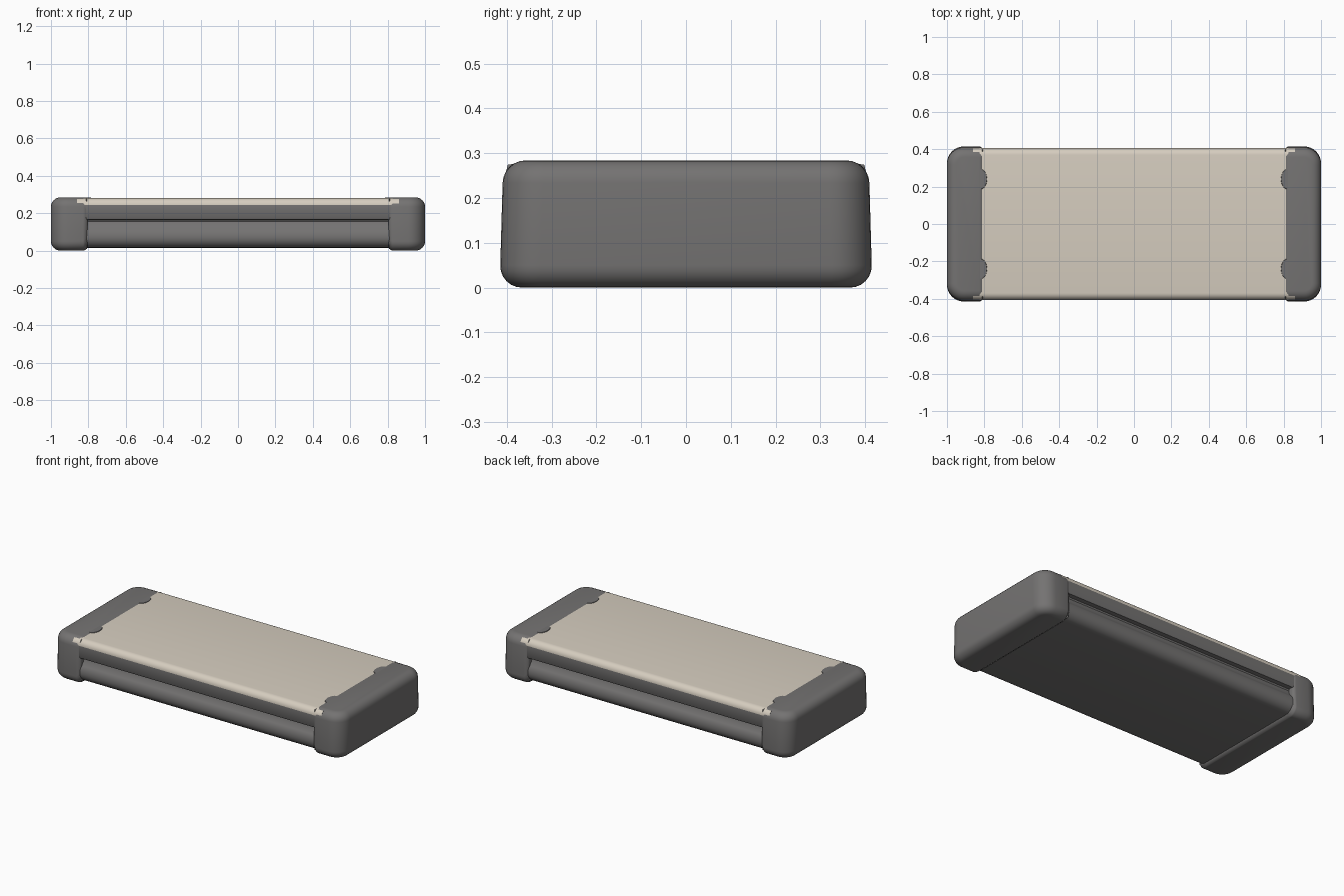
import bpy, bmesh, math

old = bpy.data.objects.get("Cube")
if old:
    bpy.data.objects.remove(old, do_unlink=True)


def material(name, color):
    m = bpy.data.materials.new(name)
    m.use_nodes = True
    m.diffuse_color = color
    m.node_tree.nodes["Principled BSDF"].inputs["Base Color"].default_value = color
    return m


GREY = material("dark_grey", (0.175, 0.17, 0.168, 1))
CREAM = material("cream", (0.67, 0.61, 0.52, 1))


def finish(bm, name, mats):
    bmesh.ops.recalc_face_normals(bm, faces=bm.faces)
    mesh = bpy.data.meshes.new(name)
    bm.to_mesh(mesh)
    bm.free()
    for m in mats:
        mesh.materials.append(m)
    ob = bpy.data.objects.new(name, mesh)
    bpy.context.collection.objects.link(ob)
    bpy.ops.object.select_all(action='DESELECT')
    ob.select_set(True)
    bpy.context.view_layer.objects.active = ob
    bpy.ops.object.shade_smooth_by_angle(angle=math.radians(35))
    return ob


def arc(cy, cz, r, start, end, steps=6):
    angles = [math.radians(start + (end - start) * i / steps) for i in range(steps + 1)]
    return [(cy + r * math.cos(a), cz + r * math.sin(a)) for a in angles]


# Long body: one mirrored cross-section with a slot under a lip on each side
TRIM = 0.243
half = arc(0.35, 0.07, 0.055, -90, 0)
half += [(0.403, 0.1), (0.392, 0.115), (0.377, 0.135), (0.372, 0.155),
         (0.376, 0.164), (0.402, 0.166), (0.406, 0.172), (0.406, TRIM)]
half += arc(0.369, TRIM, 0.037, 0, 90)[1:]
section = half + [(-y, z) for y, z in reversed(half)]

bm = bmesh.new()
ends = [[bm.verts.new((x, y, z)) for y, z in section] for x in (-0.86, 0.86)]
count = len(section)
for i in range(count):
    j = (i + 1) % count
    face = bm.faces.new((ends[0][i], ends[0][j], ends[1][j], ends[1][i]))
    # cream top cover above the trim line
    face.material_index = int(face.calc_center_median().z > TRIM)
for ring in ends:
    bm.faces.new(ring)
finish(bm, "body", [GREY, CREAM])


# Rounded end caps, slightly larger than the body
def end_cap(side, name):
    bm = bmesh.new()
    bmesh.ops.create_cube(bm, size=1)
    for v in bm.verts:
        outer = v.co.x * side > 0
        top = v.co.z > 0
        v.co.x = side * (1.0 if outer else 0.805)
        v.co.y = math.copysign(0.408 if top else 0.416, v.co.y)
        v.co.z = 0.284 if top else 0

    def at(edge, x):
        return all(abs(v.co.x - side * x) < 0.001 for v in edge.verts)

    corners = [e for e in bm.edges if at(e, 1.0)
               and abs(e.verts[0].co.z - e.verts[1].co.z) > 0.1]
    bmesh.ops.bevel(bm, geom=corners, offset=0.09, segments=8, profile=0.5,
                    affect='EDGES')
    inner = [e for e in bm.edges if at(e, 0.805)]
    bmesh.ops.bevel(bm, geom=inner, offset=0.02, segments=3, profile=0.5,
                    affect='EDGES')
    rims = [e for e in bm.edges if len(e.link_faces) == 2
            and e.calc_face_angle() > math.radians(60)]
    bmesh.ops.bevel(bm, geom=rims, offset=0.05, segments=6, profile=0.5,
                    affect='EDGES')
    return finish(bm, name, [GREY])


end_cap(1, "left_end_cap")
end_cap(-1, "right_end_cap")

# Thin tabs of the end caps that overlap the top cover
for side, word in ((1, "left"), (-1, "right")):
    for end, place in ((1, "back"), (-1, "front")):
        bm = bmesh.new()
        bmesh.ops.create_cone(bm, cap_ends=True, segments=24, radius1=1,
                              radius2=0.95, depth=1)
        for v in bm.verts:
            v.co = (side * 0.82 + v.co.x * 0.035, end * 0.24 + v.co.y * 0.055,
                    0.28 + v.co.z * 0.006)
        finish(bm, word + "_" + place + "_tab", [GREY])
